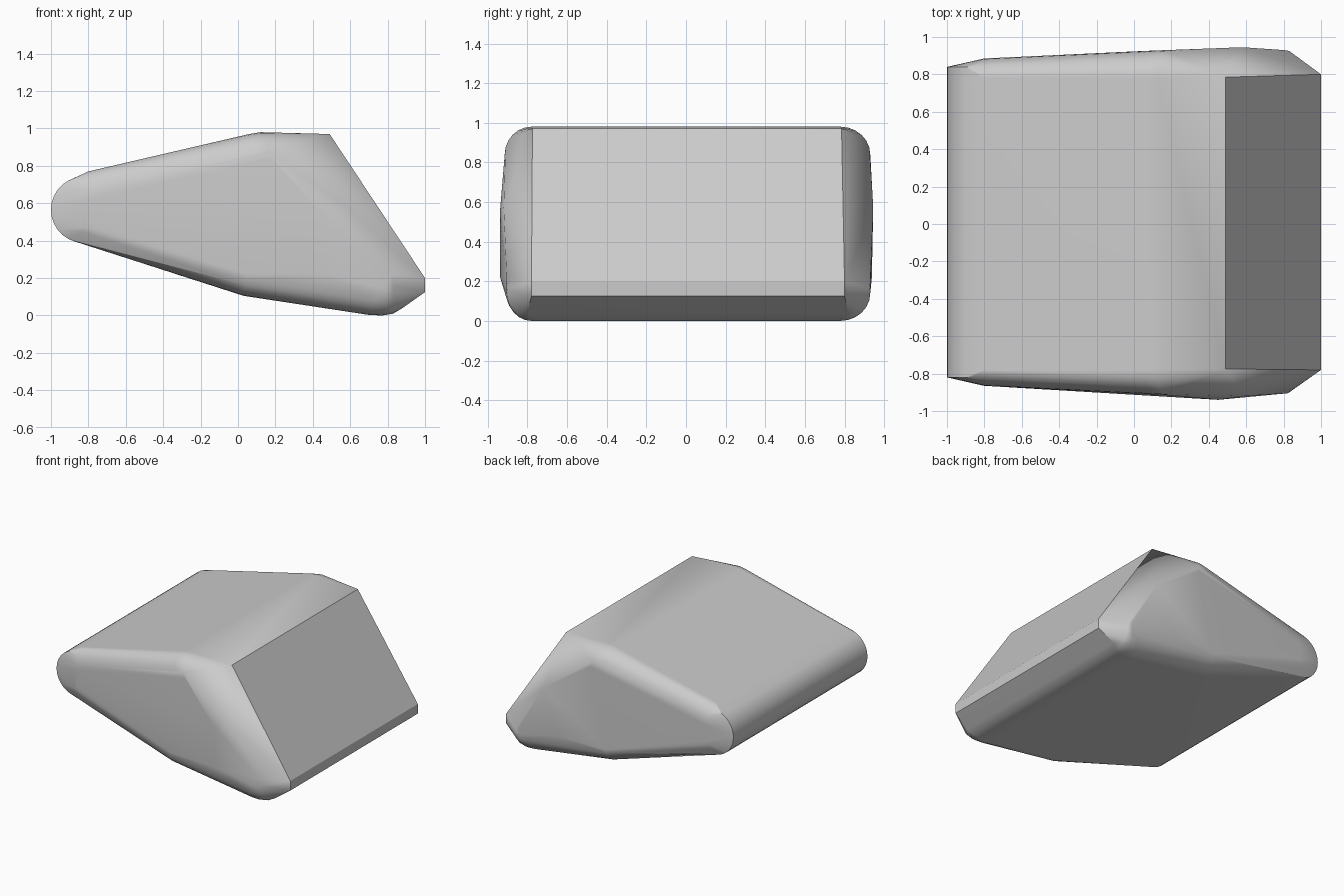
import bpy, bmesh, math

cube = bpy.data.objects.get("Cube")
if cube:
    bpy.data.objects.remove(cube, do_unlink=True)

grey = bpy.data.materials.new("plain grey")
grey.use_nodes = True
grey.diffuse_color = (0.6, 0.6, 0.6, 1)
grey.node_tree.nodes["Principled BSDF"].inputs["Base Color"].default_value = (0.6, 0.6, 0.6, 1)

STRAIGHT = 0.78   # half width of the straight middle
STEPS = 6         # segments in each rounded edge

# Rounded edges: rim x, z -> side x, z, then side depth at front and back
FILLETS = [
    (-0.80, 0.77, -0.80, 0.62, 0.865, 0.885),
    (0.06, 0.97, 0.10, 0.83, 0.91, 0.925),
    (0.12, 0.98, 0.18, 0.84, 0.915, 0.93),
    (0.03, 0.105, 0.05, 0.22, 0.91, 0.925),
    (0.70, 0.003, 0.76, 0.15, 0.91, 0.93),
    (0.77, 0.0, 0.80, 0.14, 0.905, 0.93),
    (0.83, 0.01, 0.83, 0.16, 0.90, 0.925),
    (-0.86, 0.392, -0.80, 0.50, 0.865, 0.885),
]
# Sharp corners of the sloped face: x, z, front depth, back depth
CORNERS = [(0.49, 0.97, 0.775, 0.785), (1.0, 0.20, 0.78, 0.80), (1.0, 0.125, 0.78, 0.80),
           (0.88, 0.04, 0.80, 0.82)]
# Raised points on the side faces: x, y, z
RIDGES = [(0.45, -0.94, 0.54), (0.46, -0.938, 0.22), (0.59, -0.92, 0.57),
          (0.58, 0.945, 0.57), (0.46, 0.938, 0.22), (0.80, 0.93, 0.20), (0.82, -0.905, 0.22)]


def body_points():
    points = list(RIDGES)
    for side in (-1, 1):
        for x, z, sx, sz, front, back in FILLETS:
            depth = front if side < 0 else back
            for i in range(STEPS + 1):
                t = math.pi / 2 * i / STEPS
                k = 1 - math.cos(t)
                y = STRAIGHT + (depth - STRAIGHT) * math.sin(t)
                points.append((x + (sx - x) * k, side * y, z + (sz - z) * k))
        for x, z, front, back in CORNERS:
            points.append((x, side * (front if side < 0 else back), z))
        # round nose, tapering outwards to the side face
        for i in range(13):
            a = math.radians(105 + 150 * i / 12)
            x, z = -0.83 + 0.17 * math.cos(a), 0.565 + 0.175 * math.sin(a)
            points.append((x, side * (0.82 if side < 0 else 0.84), z))
    return points


# Wedge body: one convex skin over the rounded rims and side ridges
bm = bmesh.new()
for p in body_points():
    bm.verts.new(p)
hull = bmesh.ops.convex_hull(bm, input=bm.verts)
loose = [v for v in bm.verts if not v.link_faces]
bmesh.ops.delete(bm, geom=loose, context='VERTS')
bmesh.ops.dissolve_limit(bm, angle_limit=math.radians(0.5), verts=bm.verts, edges=bm.edges)
bmesh.ops.recalc_face_normals(bm, faces=bm.faces)
mesh = bpy.data.meshes.new("wedge_body")
bm.to_mesh(mesh)
bm.free()
mesh.materials.append(grey)
body = bpy.data.objects.new("wedge_body", mesh)
bpy.context.collection.objects.link(body)

# Smooth rounded edges, keep the slope crisp, weight normals to the big flats
bpy.ops.object.select_all(action='DESELECT')
body.select_set(True)
bpy.context.view_layer.objects.active = body
bpy.ops.object.shade_smooth_by_angle(angle=math.radians(30))
weighted = body.modifiers.new("flat panels", 'WEIGHTED_NORMAL')
weighted.keep_sharp = True
